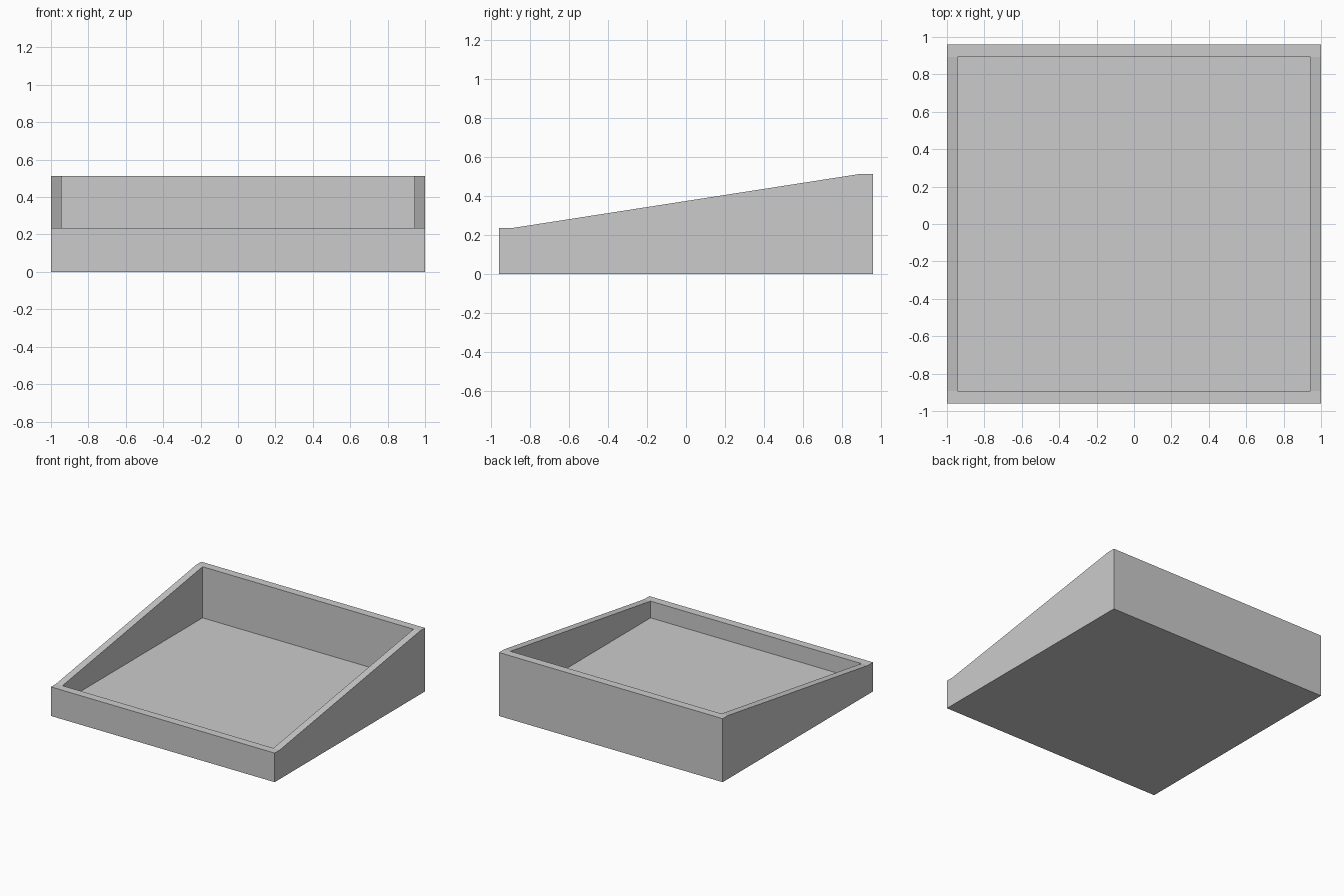
import bpy
import bmesh

cube = bpy.data.objects.get("Cube")
if cube:
    bpy.data.objects.remove(cube, do_unlink=True)

# Overall sizes
HALF_X, HALF_Y = 1.0, 0.96
INNER_X, INNER_Y = 0.943, 0.894
FRONT_Z, BACK_Z, FLOOR_Z = 0.235, 0.513, 0.1

# Plain grey material
grey = bpy.data.materials.new("plain grey")
grey.use_nodes = True
colour = (0.6, 0.6, 0.6, 1)
grey.diffuse_color = colour
grey.node_tree.nodes["Principled BSDF"].inputs["Base Color"].default_value = colour


def flatten(faces, z):
    for v in {v for f in faces for v in f.verts}:
        v.co.z = z


# Rim: a three by three grid, level at front and back, sloping between
bm = bmesh.new()
xs = (-HALF_X, -INNER_X, INNER_X, HALF_X)
rows = ((-HALF_Y, FRONT_Z), (-INNER_Y, FRONT_Z), (INNER_Y, BACK_Z), (HALF_Y, BACK_Z))
grid = [[bm.verts.new((x, y, z)) for x in xs] for y, z in rows]
cells = {}
for j in range(3):
    for i in range(3):
        cells[i, j] = bm.faces.new((grid[j][i], grid[j][i + 1],
                                    grid[j + 1][i + 1], grid[j + 1][i]))

# Outer walls down to the ground, closed by the underside
border = [e for e in bm.edges if e.is_boundary]
new = bmesh.ops.extrude_edge_only(bm, edges=border)["geom"]
for v in new:
    if isinstance(v, bmesh.types.BMVert):
        v.co.z = 0
bottom = [e for e in bm.edges if e.is_boundary]
bmesh.ops.contextual_create(bm, geom=bottom)

# Middle cell pushed down to make the recess and its floor
floor = bmesh.ops.extrude_discrete_faces(bm, faces=[cells[1, 1]])["faces"]
bmesh.ops.delete(bm, geom=[], context="FACES")
old_corners = [grid[j][i] for j in (1, 2) for i in (1, 2)]
flatten(floor, FLOOR_Z)

bmesh.ops.recalc_face_normals(bm, faces=bm.faces)
mesh = bpy.data.meshes.new("sloped_tray")
bm.to_mesh(mesh)
bm.free()
mesh.materials.append(grey)
tray = bpy.data.objects.new("sloped_tray", mesh)
bpy.context.collection.objects.link(tray)
